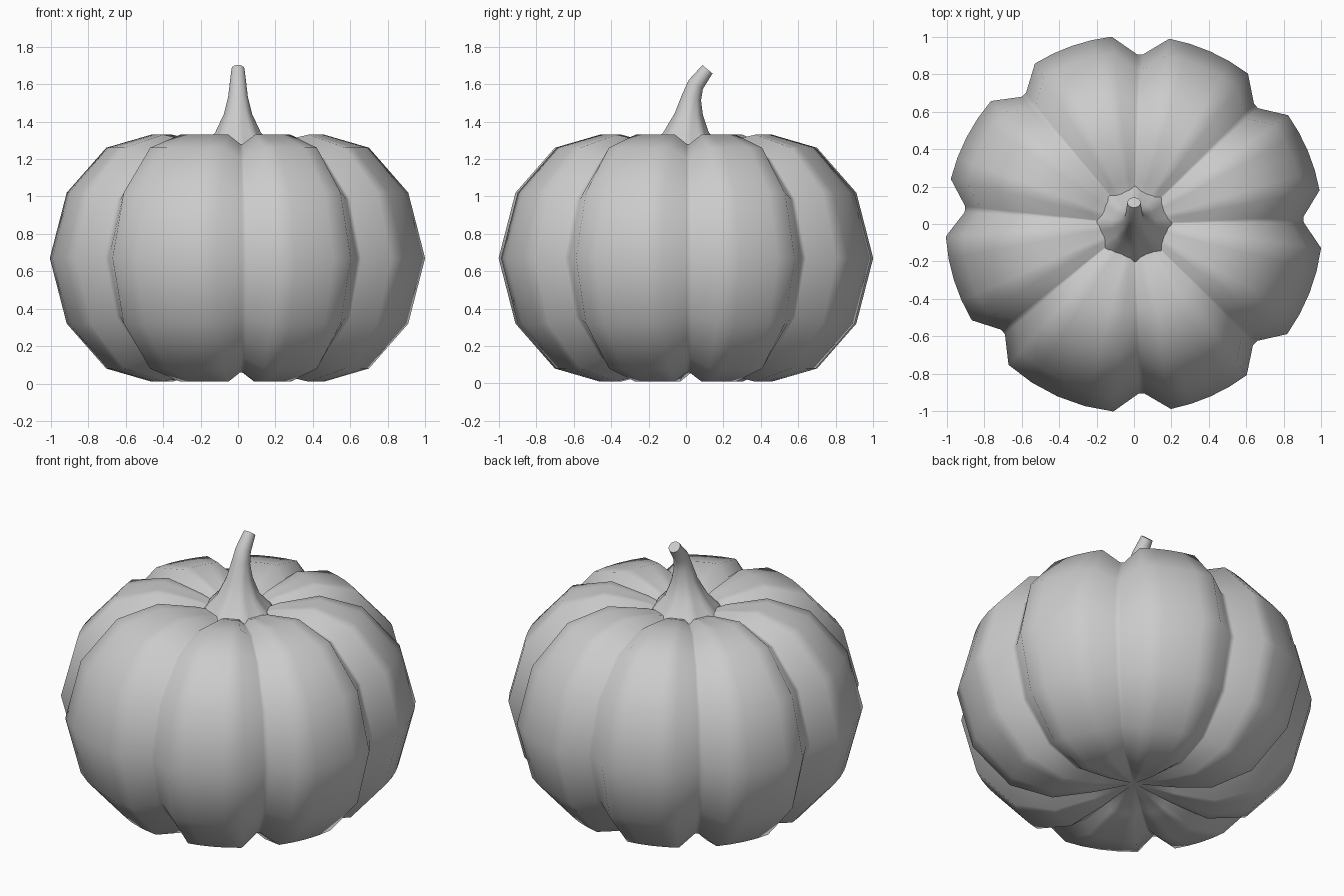
import bpy, bmesh
from math import sin, cos, radians, pi

if "Cube" in bpy.data.objects:
    bpy.data.objects.remove(bpy.data.objects["Cube"])


def loft(name, rings, bottom=None, top=None):
    """Skin closed rings; each end gets a pole vertex or a flat cap."""
    bm = bmesh.new()
    loops = [[bm.verts.new(p) for p in ring] for ring in rings]
    n = len(loops[0])
    for a, b in zip(loops, loops[1:]):
        for i in range(n):
            j = (i + 1) % n
            bm.faces.new((a[i], a[j], b[j], b[i]))
    for loop, pole in ((loops[0], bottom), (loops[-1], top)):
        if pole:
            v = bm.verts.new(pole)
            for i in range(n):
                bm.faces.new((loop[i], loop[(i + 1) % n], v))
        else:
            bm.faces.new(loop)
    bmesh.ops.recalc_face_normals(bm, faces=bm.faces)
    me = bpy.data.meshes.new(name)
    bm.to_mesh(me)
    bm.free()
    ob = bpy.data.objects.new(name, me)
    bpy.context.collection.objects.link(ob)
    return ob


def smooth(ob, angle):
    bpy.ops.object.select_all(action='DESELECT')
    ob.select_set(True)
    bpy.context.view_layer.objects.active = ob
    bpy.ops.object.shade_smooth_by_angle(angle=radians(angle))


# Slightly uneven groove directions around the body
grooves = [-87.5, -44.5, 1.5, 44, 88, 130.5, 175, 219.5]
section = []  # (angle, groove amount)
for g, nxt in zip(grooves, grooves[1:] + [grooves[0] + 360]):
    section += [(g - 1, 1), (g + 1, 1)]
    start, end = g + 8.8, nxt - 8.8
    section += [(start + (end - start) * k / 4, 0) for k in range(5)]

# Body: ribbed profile (radius, height, groove depth), mirrored about mid height
MID = 0.67
upper = [(0.91, 1.02, 0.1), (0.70, 1.26, 0.095), (0.46, 1.33, 0.075), (0.23, 1.285, 0.055)]
profile = [(r, 2 * MID - z, d) for r, z, d in reversed(upper)]
profile += [(1.0, MID, 0.1)] + upper
rings = []
for r, z, d in profile:
    ring = []
    for a, g in section:
        s = 1 - d * g
        t = radians(a)
        ring.append((1.008 * r * s * cos(t), 1.008 * r * s * sin(t), MID + (z - MID) * s))
    rings.append(ring)
body = loft("pumpkin_body", rings, (0, 0, 0.12), (0, 0, 1.2))
smooth(body, 80)

# Stem: rings (y, z, radius, tilt, waviness) bending backwards
stem_rings = [(0, 1.19, 0.17, 0, 0.05), (0, 1.235, 0.203, 0, 0.05),
              (0, 1.275, 0.175, 0, 0.05), (0, 1.34, 0.118, 0, 0.04),
              (0.015, 1.44, 0.074, 4, 0.02), (0.03, 1.53, 0.053, 18, 0),
              (0.052, 1.598, 0.045, 32, 0), (0.115, 1.68, 0.035, 40, 0)]
rings = []
for y, z, r, tilt, wave in stem_rings:
    t = radians(tilt)
    ring = []
    for k in range(32):
        a = 2 * pi * k / 32
        q = r * (1 + wave * cos(8 * a))
        ring.append((q * cos(a), y + q * sin(a) * cos(t), z - q * sin(a) * sin(t)))
    rings.append(ring)
stem = loft("stem", rings)
smooth(stem, 60)
